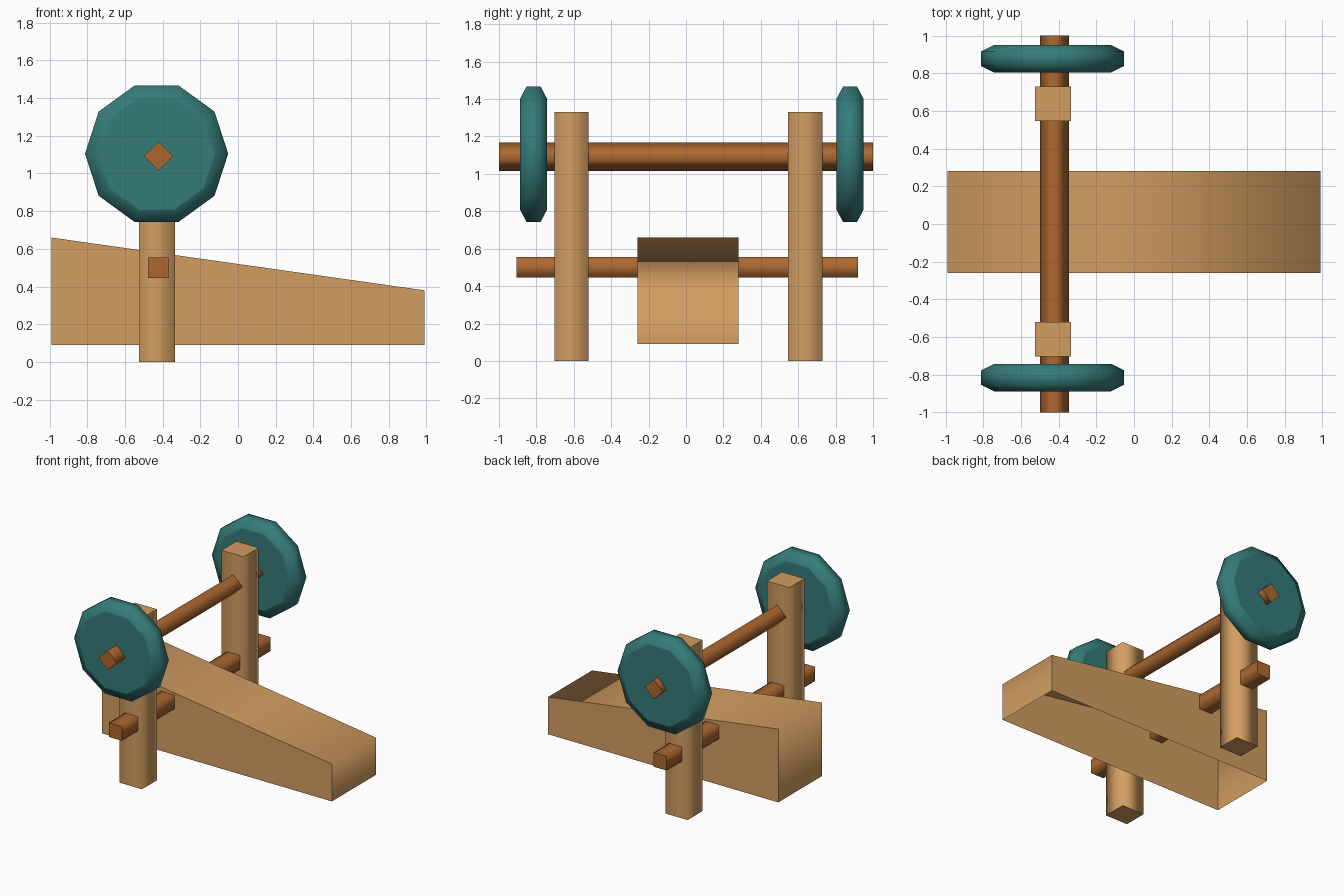
import bpy, bmesh, math

if "Cube" in bpy.data.objects:
    bpy.data.objects.remove(bpy.data.objects["Cube"])


def material(name, rgb):
    m = bpy.data.materials.new(name)
    m.diffuse_color = (*rgb, 1)
    m.use_nodes = True
    m.node_tree.nodes["Principled BSDF"].inputs["Base Color"].default_value = m.diffuse_color
    return m


tan_wood = material("tan_wood", (0.65, 0.34, 0.12))
brown_wood = material("brown_wood", (0.42, 0.14, 0.03))
teal = material("teal_wheel", (0.035, 0.20, 0.19))


def ring(n, r, cx, cz, turn=0.0):
    return [(cx + r * math.cos(turn + i * math.tau / n),
             cz + r * math.sin(turn + i * math.tau / n)) for i in range(n)]


def loft(name, mat, sections, axis='Y', open_bottom=False):
    """Skin matching profiles (points, position) along an axis: smooth sides, sharp flat caps."""
    bm = bmesh.new()
    loops = []
    for pts, t in sections:
        loops.append([bm.verts.new((a, t, b) if axis == 'Y' else (a, b, t)) for a, b in pts])
    n = len(loops[0])
    for lo, hi in zip(loops, loops[1:]):
        for i in range(n):
            j = (i + 1) % n
            bm.faces.new((lo[i], lo[j], hi[j], hi[i])).smooth = True
    for cap in (bm.faces.new(loops[0]), bm.faces.new(loops[-1])):
        for e in cap.edges:
            e.smooth = False
    bmesh.ops.recalc_face_normals(bm, faces=bm.faces[:])
    if open_bottom:
        down = [f for f in bm.faces if f.normal.z < -0.9]
        bmesh.ops.delete(bm, geom=down, context='FACES_ONLY')
    me = bpy.data.meshes.new(name)
    bm.to_mesh(me)
    bm.free()
    me.materials.append(mat)
    ob = bpy.data.objects.new(name, me)
    bpy.context.collection.objects.link(ob)
    return ob


def rect(x0, x1, y0, y1):
    return [(x0, y0), (x1, y0), (x1, y1), (x0, y1)]


# Hollow wedge body, open underneath
wedge = [(-0.99, 0.09), (0.99, 0.09), (0.99, 0.38), (-0.99, 0.66)]
loft("wedge_body", tan_wood, [(wedge, -0.26), (wedge, 0.28)], open_bottom=True)

# Upright posts
for side, y in (("front", -0.612), ("back", 0.638)):
    sq = rect(-0.525, -0.333, y - 0.092, y + 0.092)
    loft(side + "_post", tan_wood, [(sq, 0.0), (sq, 1.33)], axis='Z')

# Lower square bar and upper diamond axle
bar = rect(-0.478, -0.366, 0.445, 0.555)
loft("lower_bar", brown_wood, [(bar, -0.905), (bar, 0.92)])
diamond = ring(4, 0.077, -0.422, 1.092)
loft("upper_axle", brown_wood, [(diamond, -1.0), (diamond, 1.0)])

# Ten-sided wheels with chamfered rims
rim, face = ring(10, 0.38, -0.432, 1.105), ring(10, 0.31, -0.432, 1.105)
for side, y in (("front", -0.815), ("back", 0.877)):
    loft(side + "_wheel", teal, [(face, y - 0.073), (rim, y - 0.038),
                                 (rim, y + 0.038), (face, y + 0.073)])
